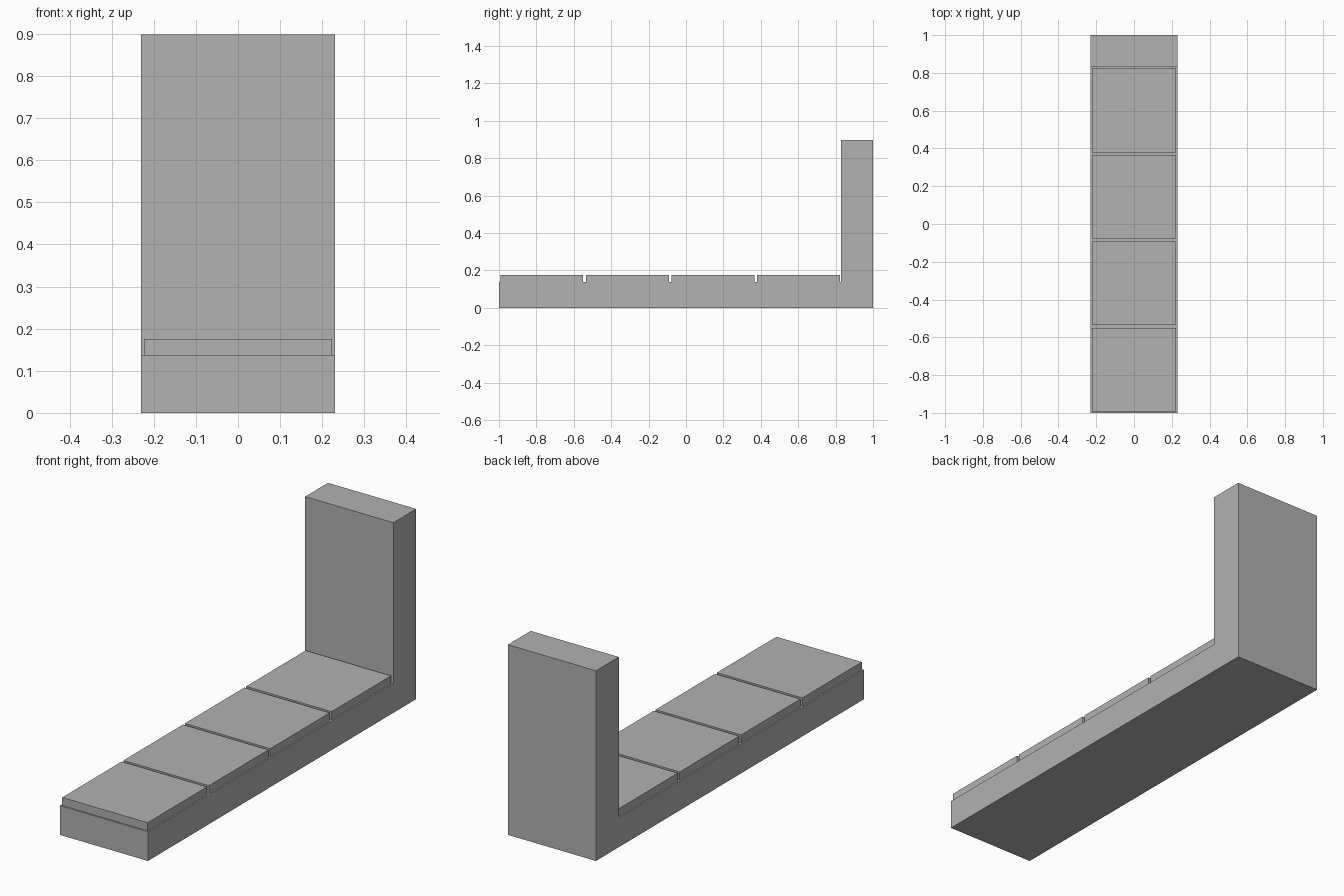
import bpy
import bmesh

if "Cube" in bpy.data.objects:
    bpy.data.objects.remove(bpy.data.objects["Cube"], do_unlink=True)

HALF_W = 0.23
BASE_TOP, TILE_TOP, HEIGHT = 0.138, 0.176, 0.898
FRONT, WALL, BACK = -1.0, 0.83, 1.0
TILES, INSET = 4, 0.007

grey = bpy.data.materials.new("plain grey")
grey.use_nodes = True
colour = (0.445, 0.445, 0.445, 1)
grey.diffuse_color = colour
grey.node_tree.nodes["Principled BSDF"].inputs["Base Color"].default_value = colour


def extrude_profile(name, points, half_width):
    """Extrude a closed (y, z) outline symmetrically along x."""
    bm = bmesh.new()
    face = bm.faces.new([bm.verts.new((-half_width, y, z)) for y, z in points])
    extruded = bmesh.ops.extrude_face_region(bm, geom=[face])["geom"]
    verts = [v for v in extruded if isinstance(v, bmesh.types.BMVert)]
    bmesh.ops.translate(bm, verts=verts, vec=(2 * half_width, 0, 0))
    bmesh.ops.recalc_face_normals(bm, faces=bm.faces)
    mesh = bpy.data.meshes.new(name)
    bm.to_mesh(mesh)
    bm.free()
    mesh.materials.append(grey)
    obj = bpy.data.objects.new(name, mesh)
    bpy.context.collection.objects.link(obj)
    return obj


# L-shaped body: long base with an upright back wall
extrude_profile("base_and_back_wall", [
    (FRONT, 0), (BACK, 0), (BACK, HEIGHT),
    (WALL, HEIGHT), (WALL, BASE_TOP), (FRONT, BASE_TOP)], HALF_W)

# Row of slabs on the base, separated by narrow gaps
pitch = (WALL - FRONT) / TILES
for i in range(TILES):
    y0 = FRONT + i * pitch + INSET
    y1 = FRONT + (i + 1) * pitch - INSET
    extrude_profile(f"top_slab_{i + 1}", [
        (y0, BASE_TOP), (y1, BASE_TOP), (y1, TILE_TOP), (y0, TILE_TOP)],
        HALF_W - INSET)
